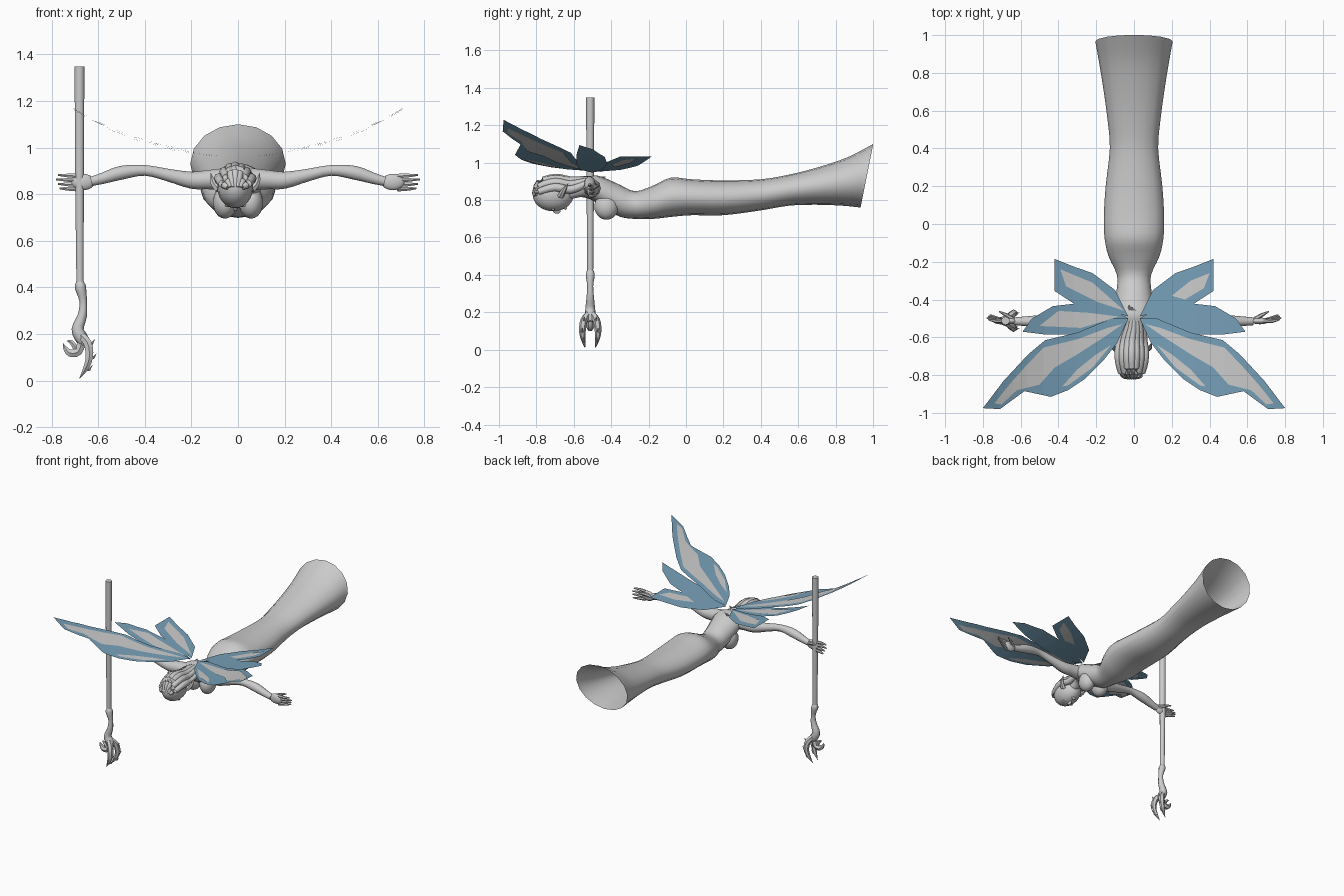
import bpy, bmesh, math
from mathutils import Vector

cube = bpy.data.objects.get("Cube")
if cube:
    bpy.data.objects.remove(cube)


def material(name, rgb):
    m = bpy.data.materials.new(name)
    m.use_nodes = True
    m.diffuse_color = (*rgb, 1)
    m.node_tree.nodes["Principled BSDF"].inputs["Base Color"].default_value = (*rgb, 1)
    return m


GREY = material("stone grey", (0.6, 0.6, 0.6))
BLUE = material("wing blue", (0.185, 0.35, 0.48))


def finish(name, bm, mat, mirror=False, smooth=True):
    if smooth:
        bmesh.ops.recalc_face_normals(bm, faces=bm.faces)
    me = bpy.data.meshes.new(name)
    bm.to_mesh(me)
    bm.free()
    me.materials.append(mat)
    if smooth:
        me.shade_smooth()
        me.set_sharp_from_angle(angle=math.radians(50))
    ob = bpy.data.objects.new(name, me)
    bpy.context.collection.objects.link(ob)
    if mirror:
        mod = ob.modifiers.new("mirror", "MIRROR")
        mod.use_mirror_merge = False
    return ob


def spline(keys, steps):
    """Catmull-Rom through tuples of any length."""
    pts = [Vector(k) for k in keys]
    pts = [pts[0]] + pts + [pts[-1]]
    out = []
    for a, b, c, d in zip(pts, pts[1:], pts[2:], pts[3:]):
        for i in range(steps):
            t = i / steps
            out.append(b + (c - a) * (t / 2) + (a * 2 - b * 5 + c * 4 - d) * (t * t / 2)
                       + (b * 3 - a - c * 3 + d) * (t ** 3 / 2))
    return out + [pts[-1]]


def loft(bm, rings, sides, cap_end=True):
    """Rings are (centre, side axis, up axis)."""
    loops = []
    for c, u, v in rings:
        angles = [2 * math.pi * i / sides for i in range(sides)]
        loops.append([bm.verts.new(c + u * math.sin(a) + v * math.cos(a)) for a in angles])
    for p, q in zip(loops, loops[1:]):
        for i in range(sides):
            j = (i + 1) % sides
            bm.faces.new((p[i], p[j], q[j], q[i]))
    bm.faces.new(loops[0])
    if cap_end:
        bm.faces.new(loops[-1])


def tube(bm, keys, sides=8, steps=3):
    """Round tube through (x, y, z, radius) keys."""
    pts = spline(keys, steps)
    rings = []
    for i, p in enumerate(pts):
        t = (pts[min(i + 1, len(pts) - 1)] - pts[max(i - 1, 0)]).to_3d()
        t.normalize()
        u = t.cross(Vector((0, 1, 0)) if abs(t.y) < 0.8 else Vector((0, 0, 1))).normalized()
        r = max(p[3], 0.001)
        rings.append((p.to_3d(), u * r, t.cross(u) * r))
    loft(bm, rings, sides)


def ball(name, centre, radii, mirror=False):
    bm = bmesh.new()
    bmesh.ops.create_uvsphere(bm, u_segments=16, v_segments=12, radius=1)
    bmesh.ops.scale(bm, vec=radii, verts=bm.verts)
    bmesh.ops.translate(bm, vec=centre, verts=bm.verts)
    return finish(name, bm, GREY, mirror)


# Torso flowing into the open flared skirt: y, centre z, half width, half height, end tilt
profile = [
    (-.63, .84, .035, .04, 0), (-.57, .86, .04, .045, 0), (-.53, .865, .08, .055, 0),
    (-.48, .86, .105, .072, 0), (-.42, .83, .1, .082, 0), (-.35, .795, .092, .085, 0),
    (-.27, .773, .09, .074, 0), (-.17, .79, .135, .09, 0), (-.08, .815, .155, .105, 0),
    (.03, .815, .16, .096, 0), (.2, .812, .15, .093, 0), (.4, .828, .128, .083, 0),
    (.55, .853, .14, .083, 0), (.7, .875, .16, .1, .05), (.85, .9, .184, .13, .13),
    (.967, .93, .205, .17, .2)]
bm = bmesh.new()
loft(bm, [(Vector((0, y, z)), Vector((w, 0, 0)), Vector((0, h * k, h)))
          for y, z, w, h, k in spline(profile, 3)], 16, cap_end=False)
finish("torso_and_skirt", bm, GREY)
ball("chest", (.056, -.425, .765), (.052, .065, .07), mirror=True)

# Head, face down, crown forward
ball("head", (-.012, -.71, .83), (.077, .11, .09))
ball("nose", (-.012, -.69, .742), (.01, .02, .015))
ball("lips", (-.012, -.645, .758), (.018, .008, .01))
for side in (-1, 1):
    ball("eye", (-.012 + side * .03, -.71, .752), (.015, .009, .008))
    bm = bmesh.new()
    tube(bm, [(-.012 + side * .07, -.67, .82, .018), (-.012 + side * .095, -.655, .85, .013),
              (-.012 + side * .105, -.63, .89, .001)], 6)
    finish("ear", bm, GREY)

# Hair locks swept from crown to upper back
bm = bmesh.new()
for i in range(7):
    s = (i - 3) / 3
    drop = .05 * s * s
    tube(bm, [(-.012 + s * .03, -.812, .83, .012), (-.012 + s * .055, -.785, .895 - drop, .018),
              (-.012 + s * .07, -.7, .918 - drop, .022), (-.01 + s * .06, -.62, .905 - drop, .022),
              (s * .045, -.54, .91 - drop * .5, .018), (s * .025, -.45 - .02 * s, .925, .002)], 8)
finish("hair_locks", bm, GREY)

# Outstretched arms with hands and fingers
bm = bmesh.new()
tube(bm, [(.05, -.5, .865, .05), (.13, -.503, .862, .043), (.2, -.505, .86, .038),
          (.3, -.51, .882, .028), (.4, -.515, .902, .024), (.5, -.515, .892, .031),
          (.58, -.515, .868, .025), (.63, -.515, .855, .021)], 10)
finish("arm", bm, GREY, mirror=True)
ball("palm", (.665, -.513, .852), (.05, .018, .035), mirror=True)
bm = bmesh.new()
for i in range(4):
    z = .88 - .019 * i
    reach = .78 - .008 * abs(i - 1)
    tube(bm, [(.685, -.513, z - .002, .011), (.73, -.515 + .006 * i, z, .009),
              (reach, -.505 + .008 * i, z + .002, .004)], 6)
tube(bm, [(.64, -.505, .86, .013), (.68, -.48, .875, .01), (.715, -.463, .88, .003)], 6)
finish("fingers", bm, GREY, mirror=True)

# Staff with knotted lower shaft
X, Y = -.68, -.512
bm = bmesh.new()
tube(bm, [(X, Y, 1.348, .022), (X, Y, .9, .02), (X + .002, Y, .42, .016)], 10)
finish("staff_shaft", bm, GREY)
bm = bmesh.new()
tube(bm, [(X + .002, Y, .425, .016), (X + .004, Y, .4, .024), (X + .016, Y, .34, .016),
          (X + .012, Y, .28, .02), (X - .008, Y, .22, .026), (X + .01, Y, .18, .028),
          (X + .02, Y, .15, .018)], 8)
finish("staff_knot", bm, GREY)

# Staff claw: a pair of spiked talons and a curled hook
bm = bmesh.new()
for s in (-1, 1):
    path = [(X, Y, .2, .018), (X + .035, Y + s * .032, .16, .02),
            (X + .042, Y + s * .042, .1, .018), (X + .025, Y + s * .036, .05, .012),
            (X, Y + s * .028, .01, .001)]
    tube(bm, path, 6)
    for x, y, z, r in path[1:4]:
        tube(bm, [(x, y, z, .012), (x + .018, y, z - .002, .006), (x + .03, y, z + .016, .001)], 5, 1)
tube(bm, [(X + .01, Y, .17, .02), (X - .005, Y, .125, .02), (X - .04, Y, .118, .018),
          (X - .062, Y, .14, .01), (X - .07, Y, .16, .001)], 6)
tube(bm, [(X - .01, Y, .13, .014), (X - .035, Y, .165, .01), (X - .055, Y, .17, .001)], 6)
finish("staff_claw", bm, GREY)


# Wings: thin sheets curving upward towards the tips
def sheet(name, outline, mat, lift=0.0, sides=(1, -1)):
    for s in sides:
        bm = bmesh.new()
        bm.faces.new([bm.verts.new((x, y, 0)) for x, y in outline])
        for i in range(1, 10):
            bmesh.ops.bisect_plane(bm, geom=bm.verts[:] + bm.edges[:] + bm.faces[:],
                                   plane_co=(i * .08, 0, 0), plane_no=(1, 0, 0))
        bmesh.ops.triangulate(bm, faces=bm.faces)
        bm.normal_update()
        for v in bm.verts:
            x = v.co.x
            v.co.z = .95 + .15 * x + .31 * x ** 3 + lift
            v.co.x *= s
        for f in bm.faces:
            if f.normal.z * s < 0:
                f.normal_flip()
        finish(name, bm, mat, smooth=False)


def panel(name, outline, sides=(1, -1), base=0.0):
    for lift in (.003, -.003):
        sheet(name, outline, GREY, base + lift, sides)


sheet("fore_wing", [(.03, -.5), (.09, -.63), (.16, -.72), (.26, -.82), (.35, -.88), (.44, -.915),
                    (.58, -.885), (.71, -.98), (.8, -.975), (.69, -.83), (.56, -.69),
                    (.47, -.615), (.3, -.575), (.12, -.5)], BLUE)
sheet("middle_wing", [(.03, -.5), (.14, -.57), (.3, -.585), (.47, -.585), (.59, -.57), (.54, -.5),
                      (.43, -.435), (.3, -.42), (.12, -.45)], BLUE, -.008)
sheet("hind_wing", [(.03, -.49), (.16, -.45), (.32, -.42), (.42, -.355), (.42, -.185),
                    (.32, -.225), (.22, -.26), (.1, -.35)], BLUE, -.004)

# Pale wing panels
panel("fore_wing_panel", [(.06, -.53), (.16, -.6), (.3, -.69), (.42, -.76), (.5, -.85), (.62, -.88),
                          (.7, -.955), (.74, -.95), (.66, -.85), (.58, -.76), (.48, -.655),
                          (.3, -.61), (.14, -.55)])
panel("fore_wing_streak", [(.12, -.64), (.22, -.76), (.35, -.855), (.38, -.86), (.3, -.77), (.2, -.69)])
panel("middle_wing_panel", [(.08, -.49), (.28, -.55), (.5, -.54), (.4, -.46), (.24, -.47)],
      (-1,), -.008)
panel("hind_wing_panel", [(.05, -.46), (.2, -.41), (.36, -.33), (.39, -.24), (.22, -.31)],
      (-1,), -.004)
panel("hind_wing_panel", [(.2, -.38), (.27, -.4), (.37, -.34), (.4, -.26), (.3, -.3)],
      (1,), -.004)
